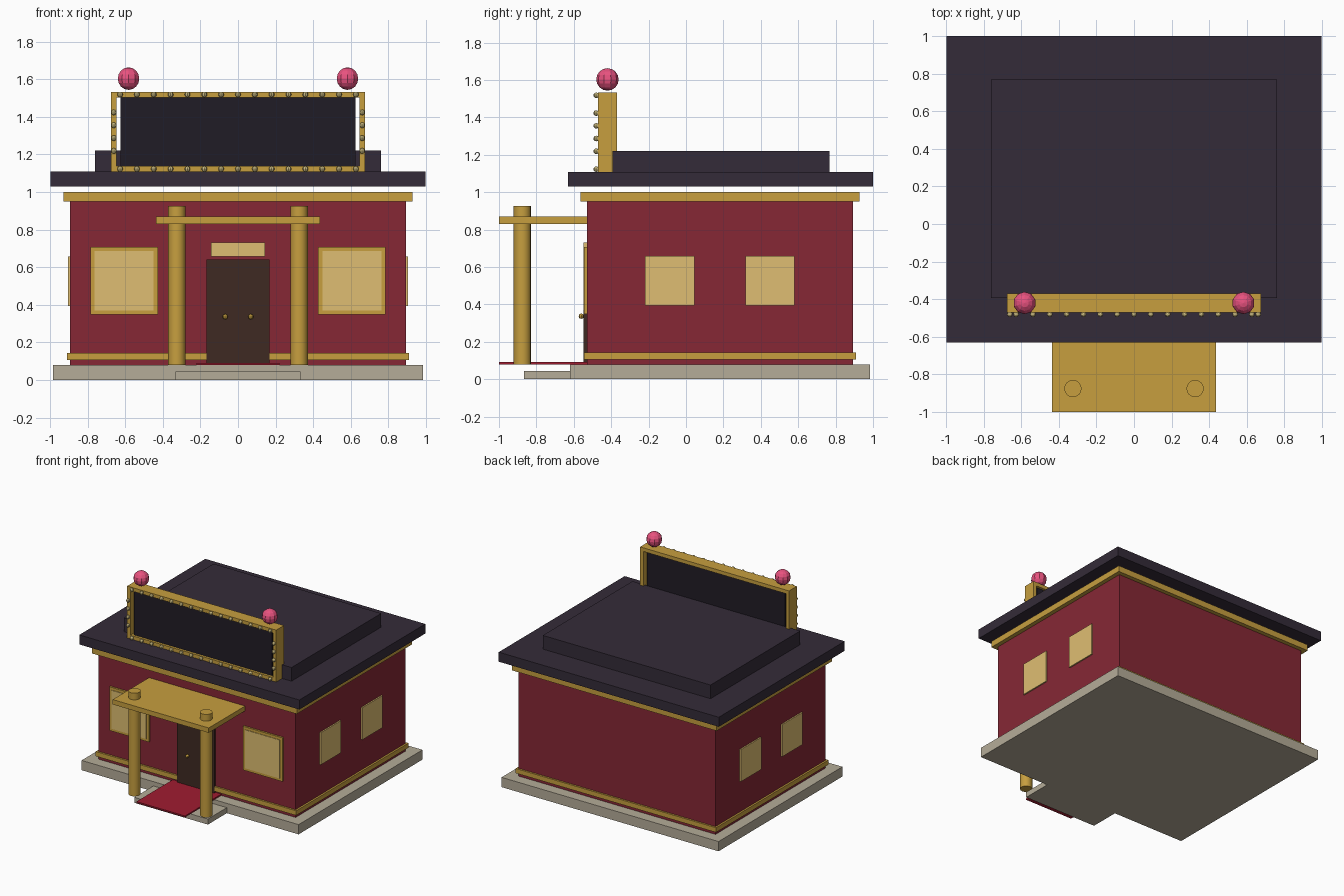
import bpy

if "Cube" in bpy.data.objects:
    bpy.data.objects.remove(bpy.data.objects["Cube"])


def material(name, hex_code):
    def lin(c):
        return c / 12.92 if c <= 0.04045 else ((c + 0.055) / 1.055) ** 2.4
    m = bpy.data.materials.new(name)
    m.diffuse_color = [lin(int(hex_code[i:i + 2], 16) / 255) for i in (0, 2, 4)] + [1]
    m.use_nodes = True
    m.node_tree.nodes["Principled BSDF"].inputs["Base Color"].default_value = m.diffuse_color
    return m


RED = material("red_wall", "862735")
GOLD = material("gold", "C79F3F")
PANE = material("lit_pane", "DFBE72")
STONE = material("stone", "B5AC98")
ROOF = material("roof", "342B38")
SIGN = material("sign_black", "201C26")
WOOD = material("dark_wood", "3E2A22")
CARPET = material("carpet_red", "A01C30")
PINK = material("pink", "E8527F")
BULB = material("bulb", "C9B97F")


def finish(name, mat):
    ob = bpy.context.object
    ob.name = ob.data.name = name
    ob.data.materials.append(mat)
    return ob


def box(name, mat, x, y, z):
    """Box from (min, max) ranges on each axis."""
    bpy.ops.mesh.primitive_cube_add(size=1, location=[sum(r) / 2 for r in (x, y, z)])
    bpy.context.object.scale = [r[1] - r[0] for r in (x, y, z)]
    bpy.ops.object.transform_apply(location=False, rotation=False, scale=True)
    return finish(name, mat)


def ball(name, mat, loc, r, segments=8, rings=6):
    bpy.ops.mesh.primitive_uv_sphere_add(segments=segments, ring_count=rings, radius=r, location=loc)
    return finish(name, mat)


def span(c, half):
    return (c - half, c + half)


def sym(half):
    return (-half, half)


# Ground slab, step and carpet
box("base_slab", STONE, sym(0.983), (-0.62, 0.983), (0, 0.08))
box("front_step", STONE, sym(0.333), (-0.865, -0.62), (0, 0.045))
box("carpet", CARPET, sym(0.22), (-1.0, -0.53), (0.08, 0.092))

# Walls with lower and upper trim
box("walls", RED, sym(0.893), (-0.53, 0.893), (0.08, 1.0))
box("lower_trim", GOLD, sym(0.908), (-0.545, 0.908), (0.106, 0.144))
box("upper_trim", GOLD, sym(0.928), (-0.565, 0.928), (0.95, 1.0))

# Two-tier flat roof
box("roof_slab", ROOF, sym(0.997), (-0.63, 1.0), (1.03, 1.108))
box("roof_upper_tier", ROOF, sym(0.76), (-0.393, 0.768), (1.108, 1.22))

# Double door, panel above it
box("door", WOOD, sym(0.168), (-0.547, -0.53), (0.09, 0.64))
box("door_transom", PANE, sym(0.144), (-0.547, -0.53), (0.657, 0.732))

# Sign board: panel and frame bars
box("sign_panel", SIGN, sym(0.625), (-0.45, -0.39), (1.13, 1.51))
box("sign_top_bar", GOLD, sym(0.675), (-0.47, -0.37), (1.503, 1.533))
box("sign_bottom_bar", GOLD, sym(0.675), (-0.47, -0.37), (1.108, 1.138))

# Canopy
box("canopy", GOLD, sym(0.435), (-1.0, -0.53), (0.83, 0.87))

# Everything mirrored left and right
for side, s in (("left", -1), ("right", 1)):
    bpy.ops.mesh.primitive_cylinder_add(vertices=16, radius=0.046, depth=0.845,
                                        location=(s * 0.325, -0.875, 0.5025))
    finish("column_" + side, GOLD)
    bpy.ops.object.shade_smooth_by_angle()
    ball("door_knob_" + side, GOLD, (s * 0.068, -0.56, 0.337), 0.014)
    box("window_frame_" + side, GOLD, span(s * 0.605, 0.179), (-0.545, -0.53), (0.35, 0.708))
    box("window_pane_" + side, PANE, span(s * 0.605, 0.157), (-0.549, -0.53), (0.371, 0.686))
    for i, y in enumerate((-0.087, 0.449)):
        box(f"side_window_{side}_{i}", PANE, span(s * 0.893, 0.011), span(y, 0.132), (0.395, 0.658))
    box("sign_side_bar_" + side, GOLD, span(s * 0.66, 0.015), (-0.47, -0.37), (1.138, 1.503))
    ball("sign_globe_" + side, PINK, (s * 0.582, -0.42, 1.603), 0.06, 10, 8)
    for i in range(4):
        ball(f"side_bulb_{side}_{i}", BULB, (s * 0.66, -0.48, 1.219 + 0.068 * i), 0.015)

# Bulb rows along the top and bottom of the sign
for i in range(15):
    for row, z in (("bottom", 1.123), ("top", 1.518)):
        ball(f"{row}_bulb_{i}", BULB, (-0.627 + i * 1.254 / 14, -0.48, z), 0.015)
